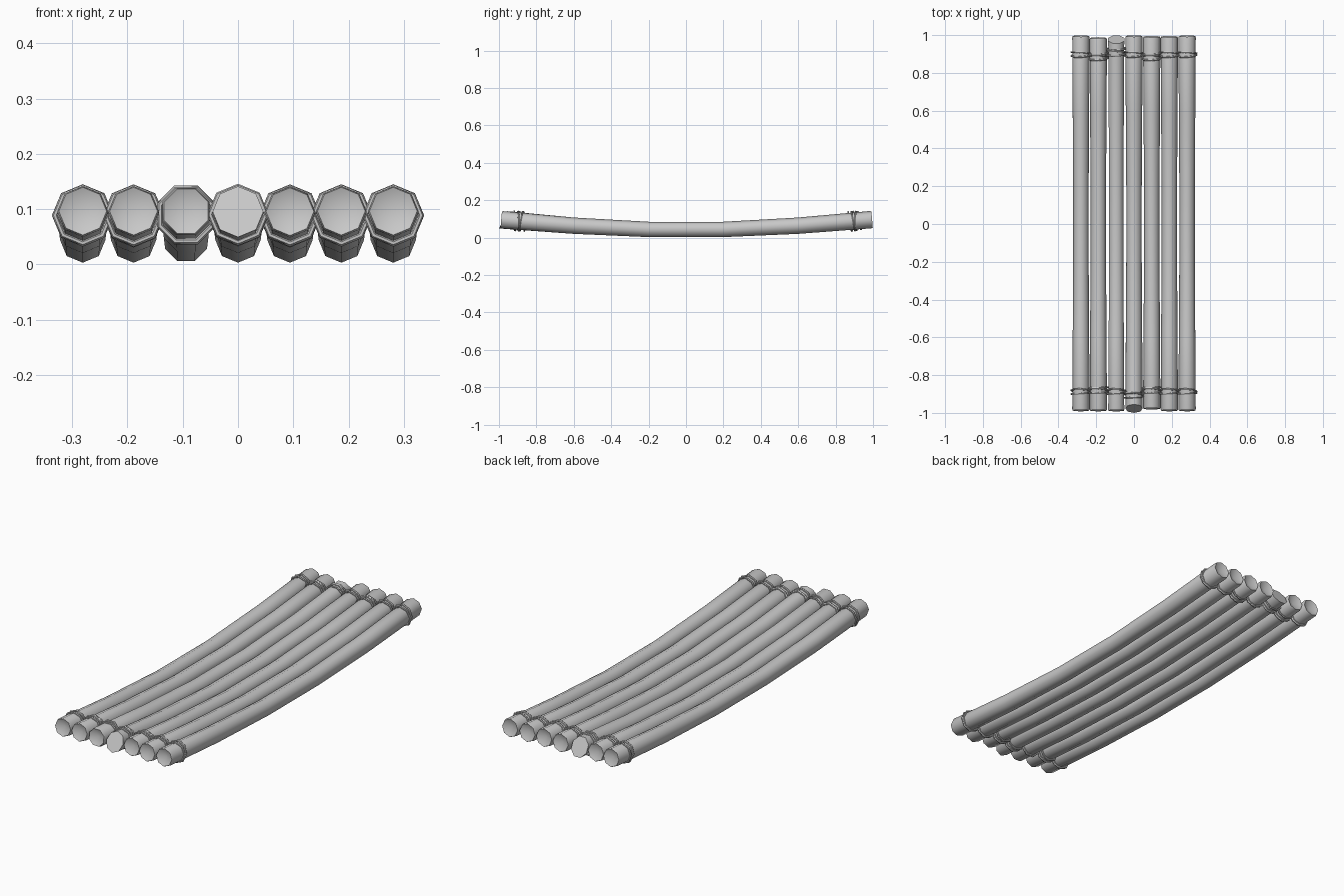
import bpy, bmesh, math
from mathutils import Vector

cube = bpy.data.objects.get("Cube")
if cube:
    bpy.data.objects.remove(cube, do_unlink=True)

GREY = (0.58, 0.58, 0.58, 1)
mat = bpy.data.materials.new("weathered grey")
mat.use_nodes = True
mat.diffuse_color = GREY
mat.node_tree.nodes["Principled BSDF"].inputs["Base Color"].default_value = GREY

SIDES = 8


def sag(y):
    """Height of a pole's centre line, stepped at three stations per half."""
    a = abs(y)
    if a <= 0.2:
        return 0.044
    if a <= 0.6:
        return 0.044 + (a - 0.2) * 0.05
    return 0.064 + (a - 0.6) * 0.083


def slope(y):
    return math.copysign(0.09 * min(1, abs(y)), y)


def ring_points(x, y, radius, spin, lean, drop=0):
    """Polygon around the centre line; lean shears it along the pole."""
    pts = []
    for i in range(SIDES):
        a = math.tau * i / SIDES + spin
        up = radius * math.sin(a)
        side = radius * math.cos(a)
        pts.append(Vector((x + side, y - lean * up + drop * side, sag(y) + up)))
    return pts


def finish(name, bm):
    bmesh.ops.recalc_face_normals(bm, faces=bm.faces[:])
    mesh = bpy.data.meshes.new(name)
    bm.to_mesh(mesh)
    bm.free()
    mesh.materials.append(mat)
    obj = bpy.data.objects.new(name, mesh)
    bpy.context.collection.objects.link(obj)
    bpy.ops.object.select_all(action='DESELECT')
    obj.select_set(True)
    bpy.context.view_layer.objects.active = obj
    bpy.ops.object.shade_smooth_by_angle(angle=math.radians(50))
    return obj


def bridge(bm, a, b):
    for i in range(len(a)):
        j = (i + 1) % len(a)
        bm.faces.new((a[i], a[j], b[j], b[i]))


def pole(name, x, front, back, spin, slant_end):
    """Bent pole with dished ends; slant_end (-1 or 1) gets an oblique cut."""
    bm = bmesh.new()
    rings = []
    stations = [(front, .046), (-0.6, .0435), (-0.2, .041),
                (0.2, .041), (0.6, .0435), (back, .046)]
    for k, (y, r) in enumerate(stations):
        end = -1 if k == 0 else 1 if k == 5 else 0
        cut = end != 0 and end == slant_end
        lean = end * 0.5 if cut else slope(y)
        yy = y - end * (0.023 if cut else 0.008)
        ring = [bm.verts.new(p) for p in ring_points(x, yy, r, spin, lean)]
        rings.append(ring)
        if cut:
            bm.faces.new(ring)
        elif end:
            # chamfered lip, then a shallow hollow
            lip = [bm.verts.new(p) for p in ring_points(x, y, r * 0.94, spin, lean)]
            bridge(bm, ring, lip)
            yc = y - end * 0.02
            centre = bm.verts.new((x, yc, sag(yc)))
            for i in range(SIDES):
                bm.faces.new((lip[i], lip[(i + 1) % SIDES], centre))
    for a, b in zip(rings, rings[1:]):
        bridge(bm, a, b)
    finish(name, bm)


def lashing(name, x, y, spin, turns):
    """Thin cord loops wound round a pole, each a little askew."""
    bm = bmesh.new()
    cord = 0.005
    for t in range(turns):
        yt = y + (t - (turns - 1) / 2) * 0.014
        askew = 0.1 * (-1) ** t
        loops = []
        for k in range(6):
            b = math.tau * k / 6
            pts = ring_points(x, yt, 0.0505 + cord * math.cos(b), spin,
                              slope(y) + askew, askew * 0.5)
            loops.append([bm.verts.new(p + Vector((0, cord * math.sin(b), 0)))
                          for p in pts])
        for k in range(6):
            bridge(bm, loops[k], loops[(k + 1) % 6])
    finish(name, bm)


# x, front end, back end, oblique end, front cord (y, turns), back cord (y, turns)
POLES = [
    (-0.281, -0.988, 0.995, 0, (-0.89, 2), (0.90, 2)),
    (-0.189, -0.988, 0.985, 0, (-0.88, 3), (0.89, 3)),
    (-0.094, -0.988, 1.0, 1, (-0.89, 2), (0.913, 3)),
    (0.0, -1.0, 0.995, -1, (-0.903, 3), (0.90, 2)),
    (0.094, -0.978, 0.992, 0, (-0.88, 3), (0.89, 3)),
    (0.187, -0.988, 0.992, 0, (-0.89, 2), (0.90, 2)),
    (0.281, -0.988, 0.995, 0, (-0.89, 2), (0.90, 2)),
]

for n, (x, front, back, slant, fc, bc) in enumerate(POLES, 1):
    spin = math.pi / 8 if n == 3 else 0
    pole(f"pole_{n}", x, front, back, spin, slant)
    lashing(f"front_lashing_{n}", x, fc[0], spin, fc[1])
    lashing(f"back_lashing_{n}", x, bc[0], spin, bc[1])
